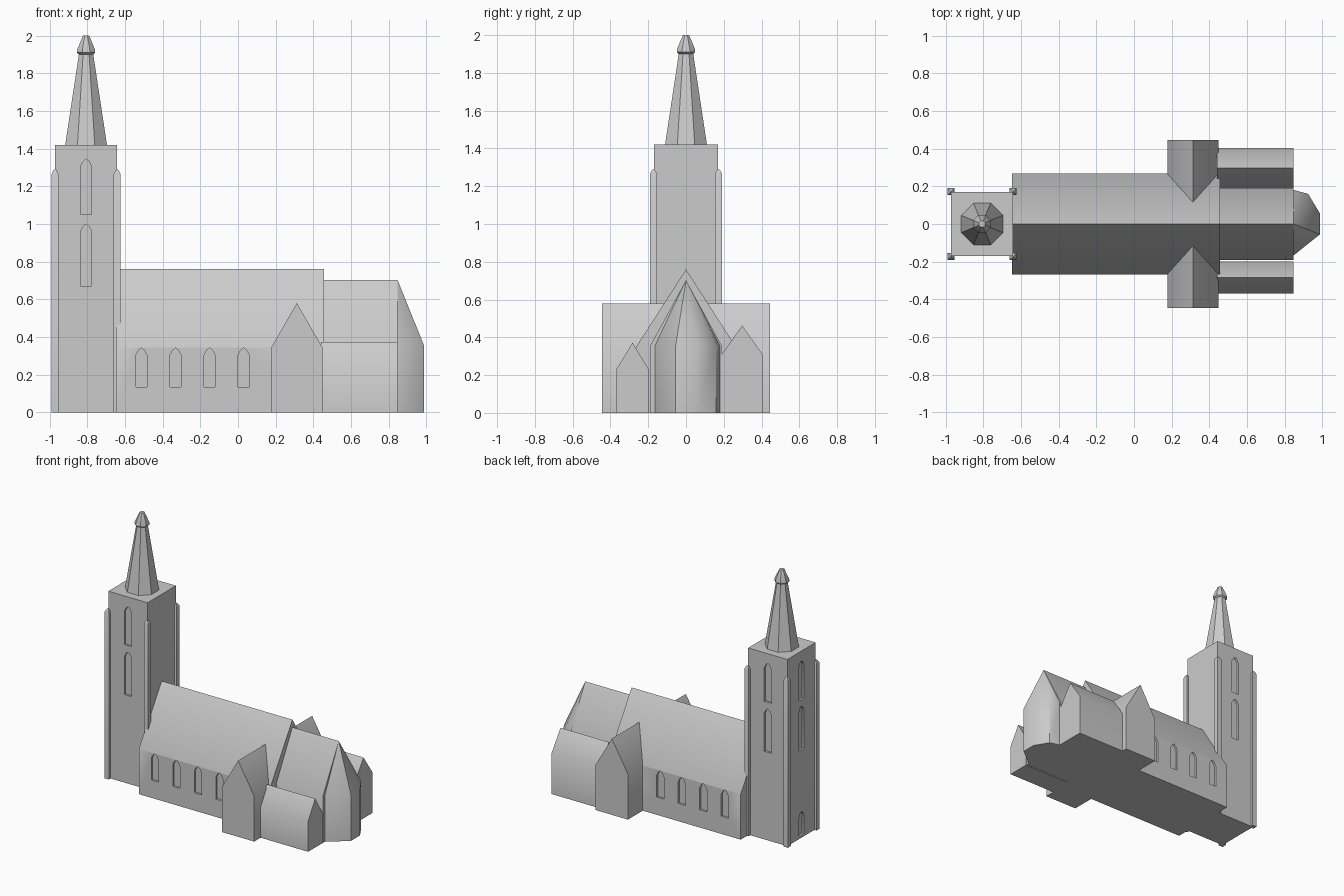
import bpy, bmesh, math

if "Cube" in bpy.data.objects:
    bpy.data.objects.remove(bpy.data.objects["Cube"])

stone = bpy.data.materials.new("stone_grey")
stone.diffuse_color = (0.6, 0.6, 0.6, 1)
stone.use_nodes = True
stone.node_tree.nodes["Principled BSDF"].inputs["Base Color"].default_value = stone.diffuse_color


def make(name, verts, faces):
    me = bpy.data.meshes.new(name)
    me.from_pydata(verts, [], faces)
    bm = bmesh.new()
    bm.from_mesh(me)
    bmesh.ops.recalc_face_normals(bm, faces=bm.faces[:])
    bm.to_mesh(me)
    bm.free()
    me.materials.append(stone)
    ob = bpy.data.objects.new(name, me)
    bpy.context.collection.objects.link(ob)
    return ob


def prism(name, profile, a, b, axis):
    """Extrude a (horizontal, z) profile from a to b along the x or y axis."""
    n = len(profile)
    verts = [(t, h, z) if axis == 'x' else (h, t, z) for t in (a, b) for h, z in profile]
    faces = [tuple(range(n)), tuple(range(n, 2 * n))]
    faces += [(i, (i + 1) % n, n + (i + 1) % n, n + i) for i in range(n)]
    return make(name, verts, faces)


def gabled(name, lo, hi, eave, ridge, a, b, axis):
    mid = (lo + hi) / 2
    return prism(name, [(lo, 0), (hi, 0), (hi, eave), (mid, ridge), (lo, eave)], a, b, axis)


def lathe(name, cx, rings, sides):
    """Stack of regular polygon rings (circumradius, z) with flats facing the axes."""
    verts = [(cx + r * math.cos((i + .5) * 2 * math.pi / sides),
              r * math.sin((i + .5) * 2 * math.pi / sides), z)
             for r, z in rings for i in range(sides)]
    faces = [tuple(range(sides)), tuple(range(len(verts) - sides, len(verts)))]
    for k in range(len(rings) - 1):
        for i in range(sides):
            j = (i + 1) % sides
            faces.append((k * sides + i, k * sides + j, (k + 1) * sides + j, (k + 1) * sides + i))
    return make(name, verts, faces)


def cut_windows(ob, openings):
    """Recess pointed openings (centre, bottom, top, wall from, wall to, axis)."""
    for c, z0, z1, a, b, axis in openings:
        p = [(c - .03, z0), (c + .03, z0), (c + .03, z1 - .04), (c + .015, z1 - .012),
             (c, z1), (c - .015, z1 - .012), (c - .03, z1 - .04)]
        cutter = prism("window_cutter", p, a, b, axis)
        cutter.hide_render = True
        mod = ob.modifiers.new("window", 'BOOLEAN')
        mod.operation, mod.solver, mod.object = 'DIFFERENCE', 'EXACT', cutter
        bpy.context.view_layer.objects.active = ob
        bpy.ops.object.modifier_apply(modifier=mod.name)
        bpy.data.objects.remove(cutter)


# Tower with windows on three sides and a west door
TX = -0.807
tower = prism("tower", [(-.17, 0), (.17, 0), (.17, 1.42), (-.17, 1.42)], -.972, -.642, 'x')
holes = []
for z0, z1 in ((.67, 1.0), (1.05, 1.345)):
    holes += [(TX, z0, z1, s * .155, s * .2, 'y') for s in (-1, 1)]
    holes.append((0, z0, z1, -1.0, -.957, 'x'))
holes.append((0, .02, .2, -1.0, -.957, 'x'))
cut_windows(tower, holes)

# Corner piers with pointed tops
for sx in (-1, 1):
    for sy in (-1, 1):
        cx, cy = TX + sx * .165, sy * .172
        verts = [(cx + r * dx, cy + r * dy, z) for r, z in ((.018, 0), (.018, 1.265), (.009, 1.284))
                 for dx, dy in ((-1, -1), (1, -1), (1, 1), (-1, 1))] + [(cx, cy, 1.292)]
        faces = [(0, 1, 2, 3)]
        for i in range(4):
            j = (i + 1) % 4
            faces += [(i, j, 4 + j, 4 + i), (4 + i, 4 + j, 8 + j, 8 + i), (8 + i, 8 + j, 12)]
        make("corner_pier", verts, faces)

# Eight-sided spire and its cap
lathe("spire", TX, [(.12, 1.42), (.04, 1.91)], 8)
lathe("spire_cap", TX, [(.04, 1.9), (.052, 1.91), (.052, 1.925), (.018, 2.0)], 8)

# Nave with four windows per side
nave = gabled("nave", -.267, .267, .345, .76, -.647, .458, 'x')
cut_windows(nave, [(-.513 + .181 * i, .135, .342, s * .252, s * .3, 'y')
                   for i in range(4) for s in (-1, 1)])

# Transept, choir and the two unequal side chapels
gabled("transept", .177, .448, .345, .58, -.445, .445, 'y')
gabled("choir", -.19, .19, .355, .702, .44, .848, 'x')
gabled("front_chapel", -.368, -.198, .232, .372, .44, .848, 'x')
gabled("back_chapel", .19, .405, .31, .463, .44, .848, 'x')

# Many-sided apse with a half-pyramid roof
plan = [(.84, -.165), (.85, -.165), (.988, -.055), (.988, .055), (.925, .16), (.85, .18), (.84, .18)]
n = len(plan)
verts = [(x, y, z) for z in (0, .355) for x, y in plan] + [(.848, 0, .702)]
faces = [tuple(range(n))]
for i in range(n):
    j = (i + 1) % n
    faces += [(i, j, n + j, n + i), (n + i, n + j, 2 * n)]
make("apse", verts, faces)

# Soft shading across shallow edges only
bpy.ops.object.select_all(action='DESELECT')
for ob in bpy.context.collection.objects:
    ob.select_set(True)
    bpy.context.view_layer.objects.active = ob
bpy.ops.object.shade_smooth_by_angle(angle=math.radians(40))
